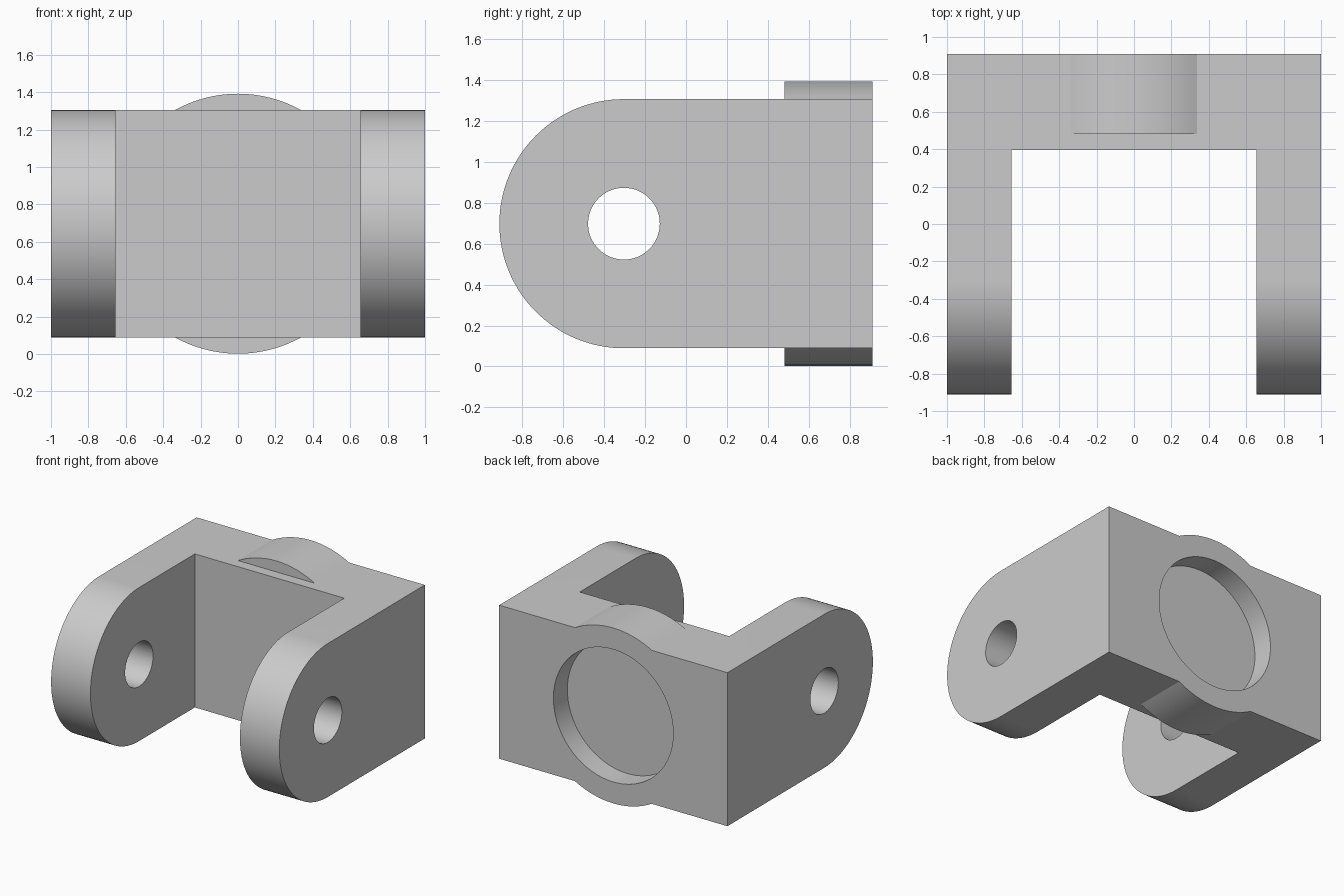
import bpy, bmesh, math
from mathutils import Matrix

cube = bpy.data.objects.get("Cube")
if cube:
    bpy.data.objects.remove(cube, do_unlink=True)

MID_Z, HALF_H = 0.697, 0.608      # axis height and half height of the bracket
BACK, PIVOT_Y = 0.91, -0.303      # back face and pin axis

grey = bpy.data.materials.new("plain grey")
grey.use_nodes = True
grey.diffuse_color = (0.6, 0.6, 0.6, 1)
grey.node_tree.nodes["Principled BSDF"].inputs["Base Color"].default_value = (0.6, 0.6, 0.6, 1)


def finish(bm, name):
    bmesh.ops.recalc_face_normals(bm, faces=bm.faces)
    mesh = bpy.data.meshes.new(name)
    bm.to_mesh(mesh)
    bm.free()
    mesh.materials.append(grey)
    obj = bpy.data.objects.new(name, mesh)
    bpy.context.collection.objects.link(obj)
    return obj


def cylinder(name, radius, length, centre, axis):
    bm = bmesh.new()
    turn = Matrix.Rotation(math.pi / 2, 4, axis)
    bmesh.ops.create_cone(bm, cap_ends=True, segments=96, radius1=radius, radius2=radius,
                          depth=length, matrix=Matrix.Translation(centre) @ turn)
    return finish(bm, name)


def box(name, size, centre):
    bm = bmesh.new()
    bmesh.ops.create_cube(bm, size=1, matrix=Matrix.Translation(centre) @ Matrix.Diagonal((*size, 1)))
    return finish(bm, name)


def combine(target, tool, operation):
    mod = target.modifiers.new(tool.name, "BOOLEAN")
    mod.operation, mod.object, mod.solver = operation, tool, "EXACT"
    bpy.context.view_layer.objects.active = target
    bpy.ops.object.modifier_apply(modifier=mod.name)
    bpy.data.objects.remove(tool, do_unlink=True)


# Clevis body: side profile with a rounded front, extruded across the width
profile = [(BACK, MID_Z - HALF_H), (BACK, MID_Z + HALF_H)]
for i in range(65):
    a = math.pi / 2 + math.pi * i / 64
    profile.append((PIVOT_Y + HALF_H * math.cos(a), MID_Z + HALF_H * math.sin(a)))
bm = bmesh.new()
side = bm.faces.new([bm.verts.new((-1, y, z)) for y, z in profile])
ends = bmesh.ops.extrude_face_region(bm, geom=[side])["geom"]
bmesh.ops.translate(bm, vec=(2, 0, 0), verts=[v for v in ends if isinstance(v, bmesh.types.BMVert)])
body = finish(bm, "clevis_bracket")

# Slot between the two arms, and the pin hole through both
combine(body, box("slot", (1.31, 2, 2), (0, -0.605, MID_Z)), "DIFFERENCE")
combine(body, cylinder("pin_hole", 0.175, 3, (0, PIVOT_Y, MID_Z), "Y"), "DIFFERENCE")

# Round boss at the back with a shallow round recess
combine(body, cylinder("boss", 0.695, 0.43, (0, BACK - 0.215, MID_Z), "X"), "UNION")
combine(body, cylinder("recess", 0.525, 0.35, (0, BACK, MID_Z), "X"), "DIFFERENCE")

# Smooth curved walls, keep edges crisp
bpy.ops.object.select_all(action="DESELECT")
body.select_set(True)
bpy.context.view_layer.objects.active = body
bpy.ops.object.shade_smooth_by_angle(angle=math.radians(25))
